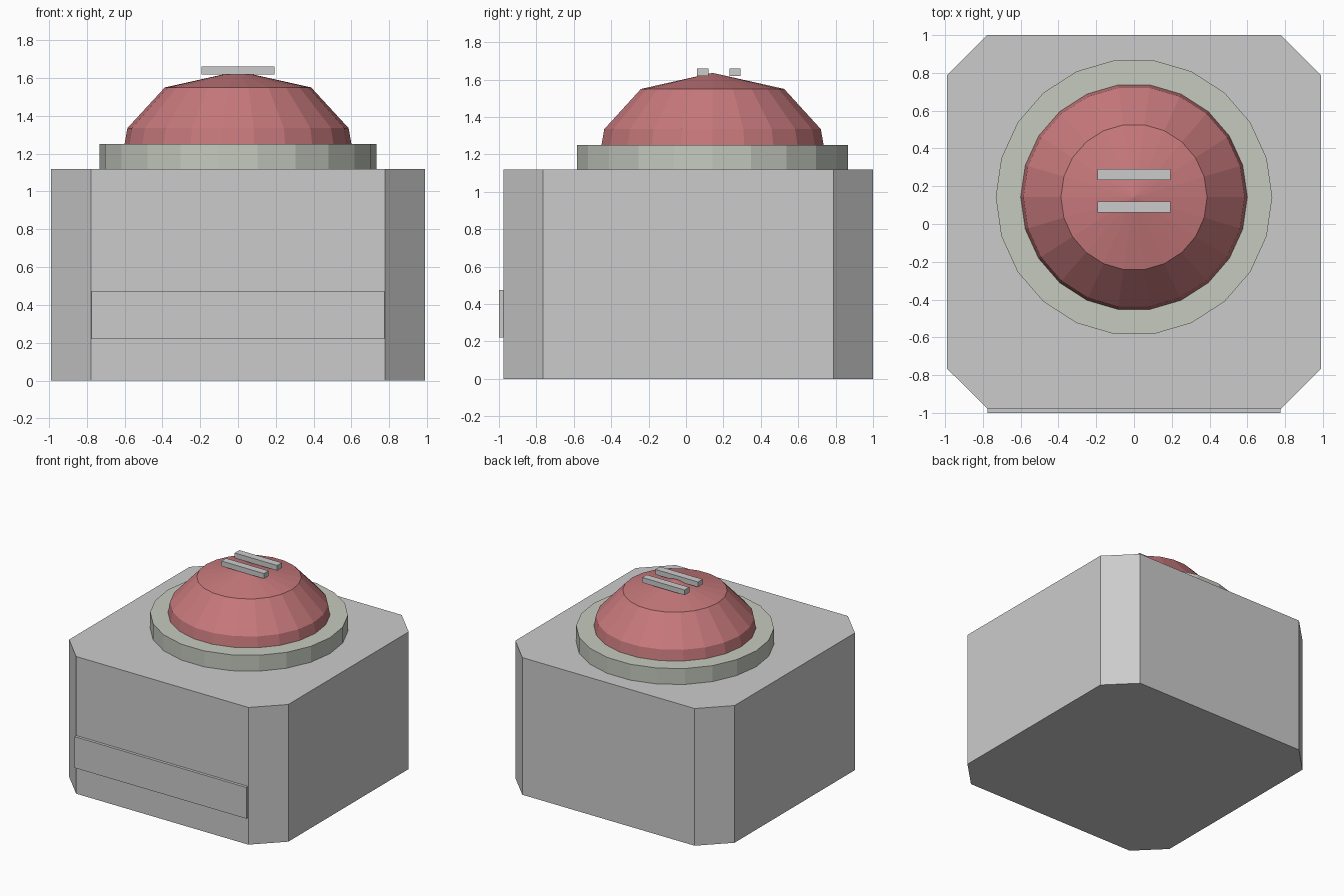
import bpy, bmesh
from math import cos, sin, tau

if "Cube" in bpy.data.objects:
    bpy.data.objects.remove(bpy.data.objects["Cube"])

CY = 0.142   # button centre along y
SIDES = 22


def material(name, rgb):
    m = bpy.data.materials.new(name)
    m.diffuse_color = (*rgb, 1)
    m.use_nodes = True
    m.node_tree.nodes["Principled BSDF"].inputs["Base Color"].default_value = m.diffuse_color
    return m


def finish(name, bm, mat=None):
    bmesh.ops.recalc_face_normals(bm, faces=bm.faces)
    me = bpy.data.meshes.new(name)
    bm.to_mesh(me)
    bm.free()
    ob = bpy.data.objects.new(name, me)
    bpy.context.collection.objects.link(ob)
    if mat:
        me.materials.append(mat)
    return ob


def box(name, x, y, z, chamfer=0):
    """Box from (min, max) ranges, optionally with chamfered upright edges."""
    bm = bmesh.new()
    bmesh.ops.create_cube(bm, size=1)
    for v in bm.verts:
        for i, (lo, hi) in enumerate((x, y, z)):
            v.co[i] = hi if v.co[i] > 0 else lo
    if chamfer:
        upright = [e for e in bm.edges
                   if abs(e.verts[0].co.z - e.verts[1].co.z) > 0.01]
        bmesh.ops.bevel(bm, geom=upright, offset=chamfer, segments=1,
                        affect='EDGES')
    return finish(name, bm)


def lathe(name, profile, mat):
    """Faceted turned solid from (radius, z) points; radius 0 is an apex."""
    bm = bmesh.new()
    rings = []
    for r, z in profile:
        n = SIDES if r else 1
        rings.append([bm.verts.new((r * cos(tau * i / SIDES),
                                    CY + r * sin(tau * i / SIDES), z))
                      for i in range(n)])
    for a, b in zip(rings, rings[1:]):
        for i in range(SIDES):
            j = (i + 1) % SIDES
            bm.faces.new((a[i], a[j], b[0]) if len(b) == 1
                         else (a[i], a[j], b[j], b[i]))
    bm.faces.new(rings[0])
    if len(rings[-1]) > 1:
        bm.faces.new(rings[-1])
    return finish(name, bm, mat)


red = material("button_red", (0.57, 0.19, 0.2))
green = material("collar_green", (0.56, 0.59, 0.52))

# Chamfered housing and front plate
box("housing", (-0.99, 0.99), (-0.977, 1.0), (0, 1.12), 0.212)
box("front_plate", (-0.775, 0.775), (-1.0, -0.97), (0.22, 0.475))

# Collar and domed push button
lathe("collar", [(0.732, 1.12), (0.732, 1.25)], green)
lathe("button_dome", [(0.6, 1.25), (0.585, 1.335), (0.387, 1.55), (0, 1.636)], red)

# Two raised bars on the button
for i, y in enumerate((0.06, 0.232)):
    box(f"button_bar_{i + 1}", (-0.192, 0.192), (y, y + 0.06), (1.618, 1.66))
